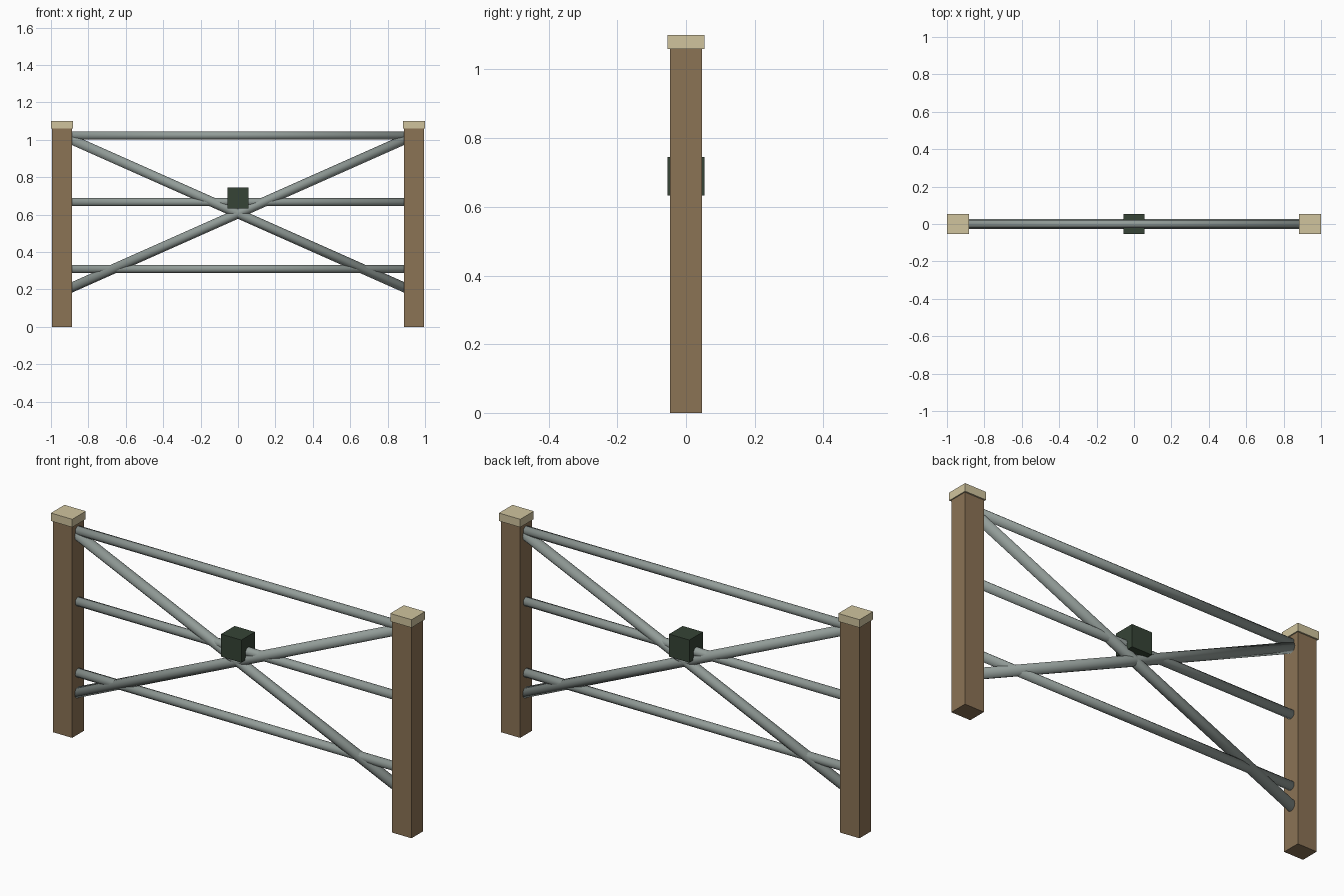
import bpy
from mathutils import Vector

if "Cube" in bpy.data.objects:
    bpy.data.objects.remove(bpy.data.objects["Cube"])


def material(name, srgb):
    m = bpy.data.materials.new(name)
    lin = [((c / 255 + 0.055) / 1.055) ** 2.4 for c in srgb]
    m.diffuse_color = (*lin, 1)
    m.use_nodes = True
    m.node_tree.nodes["Principled BSDF"].inputs["Base Color"].default_value = m.diffuse_color
    return m


WOOD = material("brown wood", (139, 115, 85))
CAP = material("pale tan", (208, 196, 158))
METAL = material("grey metal", (146, 156, 152))
DARK = material("dark green", (54, 68, 54))


def box(name, centre, size, mat):
    bpy.ops.mesh.primitive_cube_add(size=1, location=centre)
    o = bpy.context.object
    o.name = name
    o.scale = size
    bpy.ops.object.transform_apply(location=False, rotation=False, scale=True)
    o.data.materials.append(mat)
    return o


def tube(name, a, b, radius, mat):
    a, b = Vector(a), Vector(b)
    d = b - a
    bpy.ops.mesh.primitive_cylinder_add(vertices=12, radius=radius, depth=d.length,
                                        location=(a + b) / 2)
    o = bpy.context.object
    o.name = name
    o.rotation_euler = d.to_track_quat('Z', 'Y').to_euler()
    o.data.materials.append(mat)
    bpy.ops.object.shade_smooth()
    return o


# posts with caps
for side, s in (("left", -1), ("right", 1)):
    box(side + "_post", (s * 0.941, 0, 0.53), (0.107, 0.092, 1.06), WOOD)
    box(side + "_post_cap", (s * 0.941, 0, 1.08), (0.118, 0.107, 0.04), CAP)

# horizontal rails
END = 0.9
for name, z in (("bottom", 0.31), ("middle", 0.667), ("top", 1.023)):
    tube(name + "_rail", (-END, 0, z), (END, 0, z), 0.022, METAL)

# crossed diagonal braces
for name, s in (("rising", 1), ("falling", -1)):
    tube(name + "_brace", (-END, 0, 0.606 - s * 0.4), (END, 0, 0.606 + s * 0.4), 0.026, METAL)

# latch box at the middle
box("latch_box", (0, 0, 0.689), (0.112, 0.107, 0.113), DARK)
